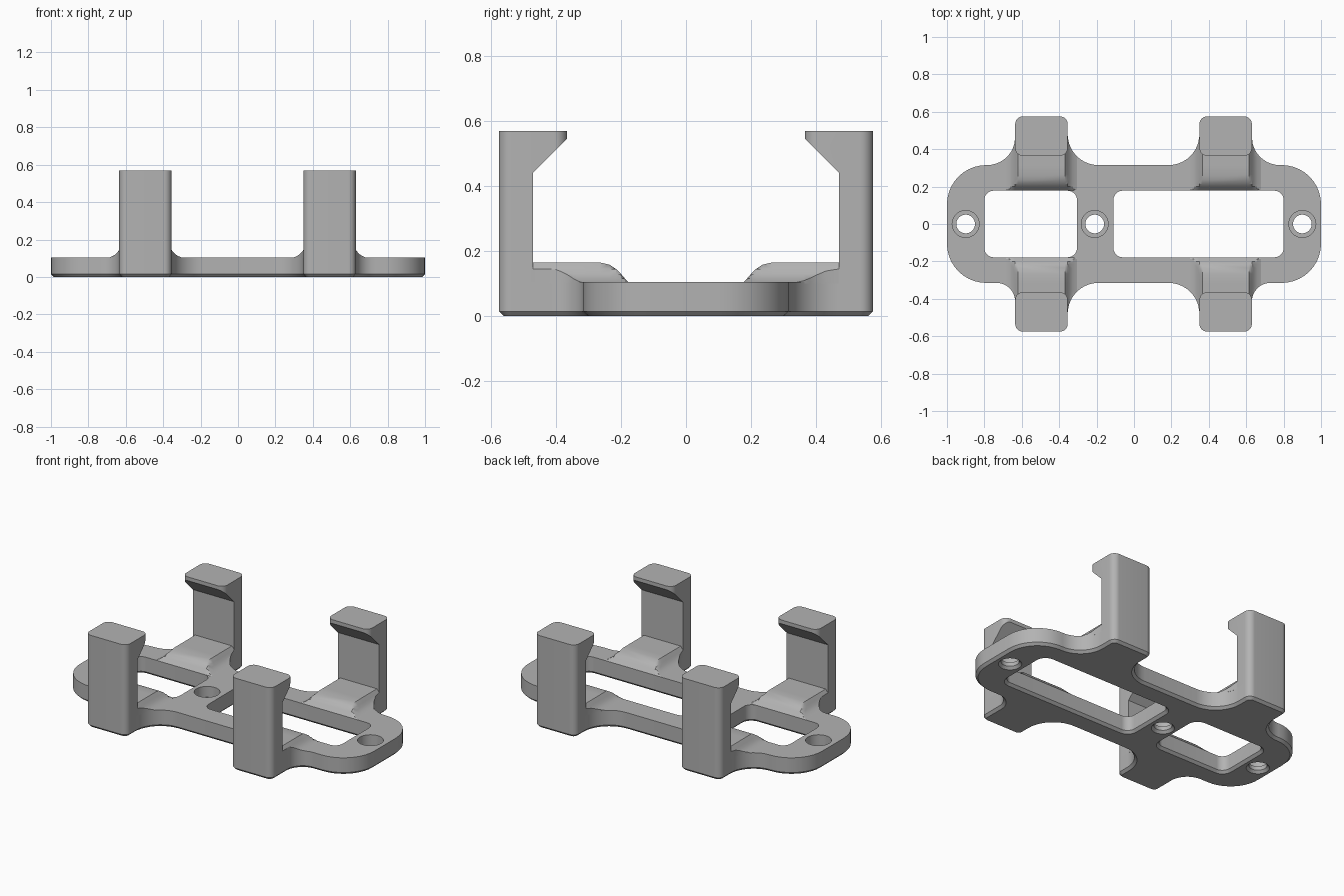
import bpy, bmesh, math
from mathutils import Vector

if "Cube" in bpy.data.objects:
    bpy.data.objects.remove(bpy.data.objects["Cube"])

# Main dimensions
THICK, TOP, CHAMFER = 0.105, 0.568, 0.015
HALF_Y, ARM_Y, HALF_ARM, POST_IN = 0.315, 0.575, 0.14, 0.47
WINDOW_Y = 0.178
ARMS = (-0.495, 0.49)
INNER_R = 0.165
OUTER_R = {1: 0.15, -1: 0.1}   # fillet radius by back / front side

grey = bpy.data.materials.new("plain grey")
grey.use_nodes = True
colour = (0.45, 0.45, 0.45, 1)
grey.diffuse_color = colour
grey.node_tree.nodes["Principled BSDF"].inputs["Base Color"].default_value = colour


def rounded(corners, steps=10):
    """Closed loop from right-angled corners (x, y, radius)."""
    loop = []
    for i, (x, y, r) in enumerate(corners):
        p = Vector((x, y))
        u = (Vector(corners[i - 1][:2]) - p).normalized()
        v = (Vector(corners[(i + 1) % len(corners)][:2]) - p).normalized()
        for k in range(steps + 1):
            a = math.pi / 2 * k / steps
            loop.append(p + (u + v) * r - v * r * math.cos(a) - u * r * math.sin(a))
    return loop


def rounded_box(x0, x1, y0, y1, r):
    return rounded([(x0, y0, r), (x1, y0, r), (x1, y1, r), (x0, y1, r)])


def circle(x, r, n=40):
    return [Vector((x + r * math.cos(math.tau * k / n), r * math.sin(math.tau * k / n)))
            for k in range(n)]


def grow(loop, d):
    """Offset a counter-clockwise loop outwards by d."""
    out = []
    for i, p in enumerate(loop):
        t = (p - loop[i - 1]).normalized() + (loop[(i + 1) % len(loop)] - p).normalized()
        t.normalize()
        out.append(p + Vector((t.y, -t.x)) * d)
    return out


def at(loop, z):
    return [(p.x, p.y, z) for p in loop]


def loft(bm, rings):
    """Closed solid through rings that share a point count."""
    rows = [[bm.verts.new(p) for p in ring] for ring in rings]
    n = len(rows[0])
    for a, b in zip(rows, rows[1:]):
        for i in range(n):
            j = (i + 1) % n
            bm.faces.new((a[i], a[j], b[j], b[i]))
    bm.faces.new(rows[0][::-1])
    bm.faces.new(rows[-1])


def make(name, *solids):
    bm = bmesh.new()
    for rings in solids:
        loft(bm, rings)
    bmesh.ops.recalc_face_normals(bm, faces=bm.faces)
    mesh = bpy.data.meshes.new(name)
    bm.to_mesh(mesh)
    bm.free()
    obj = bpy.data.objects.new(name, mesh)
    bpy.context.collection.objects.link(obj)
    mesh.materials.append(grey)
    return obj


def activate(obj):
    bpy.ops.object.select_all(action='DESELECT')
    obj.select_set(True)
    bpy.context.view_layer.objects.active = obj


def cut(obj, cutter):
    mod = obj.modifiers.new("cut", 'BOOLEAN')
    mod.operation, mod.solver, mod.object = 'DIFFERENCE', 'EXACT', cutter
    activate(obj)
    bpy.ops.object.modifier_apply(modifier=mod.name)
    bpy.data.objects.remove(cutter)


def smooth(obj):
    activate(obj)
    bpy.ops.object.shade_smooth_by_angle(angle=math.radians(28))


# Base frame outline: rounded bar with four filleted arms
def side_corners(s):
    row = [(1, s * HALF_Y, 0.21)]
    for cx in reversed(ARMS):
        radii = (OUTER_R[s], INNER_R) if cx > 0 else (INNER_R, OUTER_R[s])
        a, b = cx + HALF_ARM, cx - HALF_ARM
        row += [(a, s * HALF_Y, radii[0]), (a, s * ARM_Y, 0.04),
                (b, s * ARM_Y, 0.04), (b, s * HALF_Y, radii[1])]
    return row + [(-1, s * HALF_Y, 0.21)]


outline = rounded(side_corners(1) + side_corners(-1)[::-1])
frame = make("base_frame", [at(grow(outline, -CHAMFER), 0), at(outline, CHAMFER), at(outline, THICK)])


# Windows and counterbored screw holes, chamfered underneath
def opening(loop, *upper):
    return [at(grow(loop, 2 * CHAMFER), -CHAMFER), at(loop, CHAMFER), *upper]


solids = []
for x0, x1 in ((-0.8, -0.305), (-0.11, 0.8)):
    window = rounded_box(x0, x1, -WINDOW_Y, WINDOW_Y, 0.05)
    solids.append(opening(window, at(window, 0.2)))
for x in (-0.9, -0.21, 0.9):
    hole, bore = circle(x, 0.05), circle(x, 0.072)
    solids.append(opening(hole, at(hole, 0.04), at(bore, 0.04), at(bore, 0.2)))
cut(frame, make("frame_cutter", *solids))
smooth(frame)

# Saddle shape: flare (offset, height) across, and height along y
FLARE = [(0.125, 0.165), (0.14, 0.145), (0.15, 0.13), (0.168, 0.115), (0.19, THICK)]
RAMP = [(WINDOW_Y, THICK), (0.187, 0.115), (0.2, 0.13), (0.215, 0.145), (0.235, 0.158), (0.265, 0.165)]
RAMP += [(y, 0.165) for y in (HALF_Y, 0.325, 0.335, 0.345, 0.36, 0.38, 0.4, 0.43, POST_IN)]


def flare_height(d):
    for (d0, z0), (d1, z1) in zip(FLARE, FLARE[1:]):
        if d <= d1:
            return z0 + (z1 - z0) * max(0, d - d0) / (d1 - d0)
    return THICK


def arm_half_width(y, r):
    dy = HALF_Y + r - y
    if dy <= 0:
        return HALF_ARM
    return HALF_ARM + r - math.sqrt(r * r - dy * dy) if dy < r else 1


def saddle_ring(cx, s, y, h):
    sides = {}
    for e in (-1, 1):
        r = OUTER_R[s] if e * cx > 0 else INNER_R
        width = arm_half_width(y, r)
        pts = []
        for d, _ in FLARE:
            d = min(d, width)
            pts.append((cx + e * d, s * y, min(h, flare_height(d))))
        sides[e] = pts + [(pts[-1][0], s * y, THICK - 0.005)]
    return sides[-1][::-1] + sides[1]


# Saddles and hooked posts on each arm
for cx in ARMS:
    for s in (-1, 1):
        place = ("left" if cx > 0 else "right") + ("_back" if s > 0 else "_front")
        smooth(make("saddle_" + place, [saddle_ring(cx, s, y, h) for y, h in RAMP]))

        ys = sorted((s * 0.365, s * ARM_Y))
        block = rounded_box(cx - HALF_ARM, cx + HALF_ARM, *ys, 0.04)
        post = make("hook_post_" + place, [at(block, THICK), at(block, TOP)])
        profile = [(0.2, 0), (POST_IN, 0), (POST_IN, 0.44), (0.365, 0.545), (0.345, 0.565), (0.2, 0.565)]
        cut(post, make("post_cutter", [[(cx + e, s * y, z) for y, z in profile] for e in (-0.3, 0.3)]))
        smooth(post)
